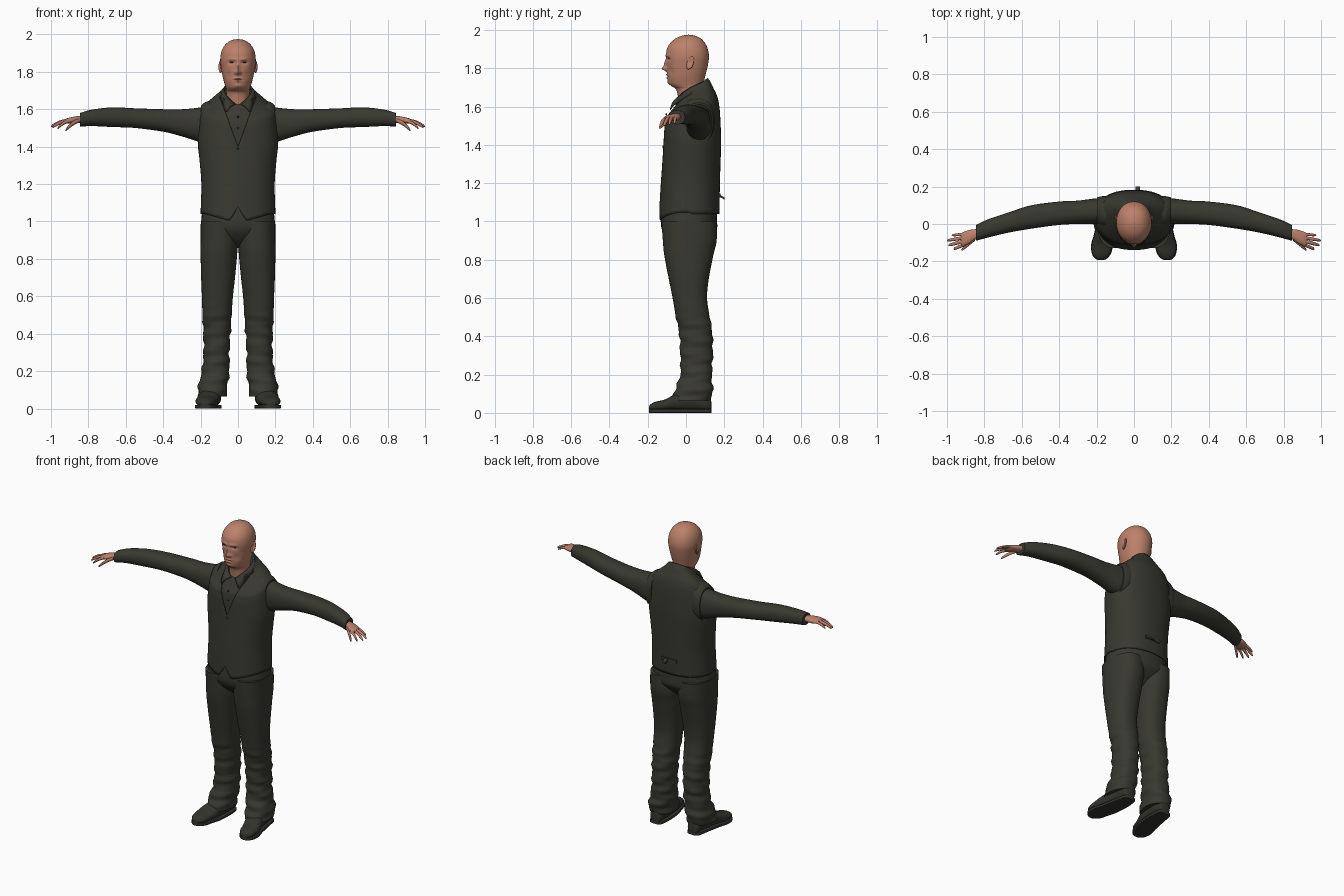
import bpy, bmesh, math
from mathutils import Vector

if "Cube" in bpy.data.objects:
    bpy.data.objects.remove(bpy.data.objects["Cube"])


def material(name, rgb):
    m = bpy.data.materials.new(name)
    m.use_nodes = True
    m.diffuse_color = (*rgb, 1)
    m.node_tree.nodes["Principled BSDF"].inputs["Base Color"].default_value = (*rgb, 1)
    return m


CLOTH = material("dark olive cloth", (0.04, 0.04, 0.03))
SHOE = material("dark shoe leather", (0.033, 0.033, 0.026))
SKIN = material("tan skin", (0.50, 0.22, 0.145))
LASH = material("brown lashes", (0.10, 0.045, 0.03))
parts = []


def finish(name, bm, mat, mirror=False):
    bmesh.ops.recalc_face_normals(bm, faces=bm.faces)
    me = bpy.data.meshes.new(name)
    bm.to_mesh(me)
    bm.free()
    me.materials.append(mat)
    ob = bpy.data.objects.new(name, me)
    bpy.context.collection.objects.link(ob)
    if mirror:
        ob.modifiers.new("mirror", 'MIRROR').use_mirror_merge = False
    parts.append(ob)
    return ob


def spline(a, b, c, d, t):
    return [0.5 * (2 * q + (r - p) * t + (2 * p - 5 * q + 4 * r - s) * t * t
                   + (3 * q - p - 3 * r + s) * t ** 3) for p, q, r, s in zip(a, b, c, d)]


def loft(rings, axis='z', n=32, steps=4, power=2.3, caps=True, grow=0, warp=None):
    """Skin rings (position, low, high, low, high) along an axis with smooth interpolation."""
    dense = []
    for i in range(len(rings) - 1):
        a, d = rings[max(i - 1, 0)], rings[min(i + 2, len(rings) - 1)]
        dense += [spline(a, rings[i], rings[i + 1], d, k / steps) for k in range(steps)]
    dense.append(rings[-1])
    bm, loops = bmesh.new(), []
    for t, lo1, hi1, lo2, hi2 in dense:
        loop = []
        for k in range(n):
            ang = math.tau * k / n
            c, s = math.cos(ang), math.sin(ang)
            u = (lo1 + hi1) / 2 + ((hi1 - lo1) / 2 + grow) * math.copysign(abs(c) ** (2 / power), c)
            v = (lo2 + hi2) / 2 + ((hi2 - lo2) / 2 + grow) * math.copysign(abs(s) ** (2 / power), s)
            p = Vector({'z': (u, v, t), 'x': (t, u, v), 'y': (u, t, v)}[axis])
            loop.append(bm.verts.new(warp(p) if warp else p))
        loops.append(loop)
    for a, b in zip(loops, loops[1:]):
        for k in range(n):
            bm.faces.new((a[k], a[k - 1], b[k - 1], b[k]))
    if caps:
        bm.faces.new(loops[0])
        bm.faces.new(loops[-1])
    return bm


def ellipsoid(center, radii, seg=20):
    bm = bmesh.new()
    bmesh.ops.create_uvsphere(bm, u_segments=seg, v_segments=seg // 2, radius=1)
    for v in bm.verts:
        v.co = Vector(center) + Vector(a * b for a, b in zip(v.co, radii))
    return bm


# Torso: shirt and waistcoat share one set of rings
TORSO = [(1.05, -.193, .193, -.132, .168), (1.2, -.189, .189, -.124, .170),
         (1.32, -.198, .198, -.116, .174), (1.42, -.208, .208, -.110, .176),
         (1.50, -.202, .202, -.106, .174), (1.56, -.197, .197, -.102, .168),
         (1.60, -.184, .184, -.098, .157), (1.635, -.142, .142, -.084, .138),
         (1.665, -.100, .100, -.068, .123), (1.69, -.078, .078, -.052, .108)]


def torso_warp(p):
    # Neckline tilts down to the front, hem falls to two points
    w = min(max((p.z - 1.5) / 0.19, 0), 1)
    p.z += w * 0.8 * (p.y - 0.04)
    low = max((1.25 - p.z) / 0.2, 0)
    x = abs(p.x)
    if p.y < 0.02:
        hem = 1.075 - 1.6 * x if x < 0.045 else 1.003 + (x - 0.045) * 0.3
    else:
        hem = 1.04
    p.z += low * (hem - 1.05)
    return p


finish("shirt", loft(TORSO[1:], n=64, grow=-.006, warp=torso_warp), CLOTH)
bm = loft(TORSO, n=112, steps=6, caps=False, grow=.001, warp=torso_warp)
for s in (1, -1):
    bmesh.ops.bisect_plane(bm, geom=bm.verts[:] + bm.edges[:] + bm.faces[:],
                           plane_co=(0, 0, 1.40), plane_no=(.22, 0, -s * .08))
opening = [f for f in bm.faces if (c := f.calc_center_median()).y < .03
           and abs(c.x) < (c.z - 1.40) * .08 / .22]
bmesh.ops.delete(bm, geom=opening, context='FACES')
vest = finish("waistcoat", bm, CLOTH)
mod = vest.modifiers.new("thickness", 'SOLIDIFY')
mod.thickness, mod.offset = .006, 1

# Buttons
for i, (y, z) in enumerate([(-.12, 1.39), (-.105, 1.50), (-.103, 1.56)]):
    finish(f"button_{i + 1}", ellipsoid((0, y, z), (.006, .004, .006), 12), SHOE)

# Back strap with its loose end
for name, center, size, lean in [("back_strap", (0, .174, 1.135), (.11, .012, .02), 0),
                                 ("back_strap_end", (.02, .183, 1.13), (.025, .035, .012), -.6)]:
    bm = bmesh.new()
    bmesh.ops.create_cube(bm, size=1)
    for v in bm.verts:
        x, y, z = (a * b for a, b in zip(v.co, size))
        v.co = Vector(center) + Vector((x, y, z + y * lean))
    finish(name, bm, CLOTH)

# Folded shirt collar, open at the front
bm, rows = bmesh.new(), []
for i in range(49):
    t = -1 + i / 24
    u, a = abs(t), t * 2.95
    sx, cy = math.sin(a), math.cos(a)
    top = Vector((.072 * sx, .028 + .079 * cy, 1.742 - .115 * u ** 1.6))
    flap = max(u - .72, 0) / .28
    low = Vector((.092 * sx + math.copysign(.045 * flap, t), .028 + .104 * cy - .008 * flap,
                  top.z - .045 + .002 * flap))
    rows.append([bm.verts.new(p) for p in (top, (top + low) / 2 + Vector((.006 * sx, .006 * cy, .008)), low)])
for a, b in zip(rows, rows[1:]):
    for k in range(2):
        bm.faces.new((a[k], b[k], b[k + 1], a[k + 1]))
collar = finish("collar", bm, CLOTH)
mod = collar.modifiers.new("thickness", 'SOLIDIFY')
mod.thickness, mod.offset = .006, 0

# Sleeves and the armhole edges
SLEEVE = [(.13, .005, .135, 1.43, 1.625), (.2, 0, .137, 1.425, 1.61), (.3, 0, .125, 1.455, 1.60),
          (.4, -.005, .12, 1.48, 1.60), (.55, -.025, .10, 1.50, 1.605), (.67, -.046, .062, 1.505, 1.61),
          (.78, -.072, .025, 1.51, 1.598), (.845, -.09, -.006, 1.507, 1.58)]
finish("sleeves", loft(SLEEVE, 'x', steps=6), CLOTH, True)
finish("armhole_edges", loft([(.15, -.025, .15, 1.415, 1.645), (.175, -.02, .148, 1.41, 1.638),
                              (.198, -.008, .142, 1.412, 1.62)], 'x', n=48), CLOTH, True)

# Hands
PALM = [(.81, -.078, -.022, 1.527, 1.566), (.85, -.084, -.028, 1.527, 1.564),
        (.88, -.105, -.032, 1.524, 1.560), (.91, -.117, -.042, 1.525, 1.553),
        (.925, -.112, -.05, 1.531, 1.546)]
finish("palms", loft(PALM, 'x', n=24), SKIN, True)
FINGERS = {"thumbs": ((.85, -.078, 1.54), (.922, -.138, 1.487), .0115),
           "index_fingers": ((.90, -.107, 1.539), (.965, -.134, 1.497), .0095),
           "middle_fingers": ((.905, -.09, 1.541), (.993, -.114, 1.502), .0095),
           "ring_fingers": ((.905, -.073, 1.541), (1.0, -.088, 1.507), .009),
           "little_fingers": ((.90, -.054, 1.539), (.975, -.06, 1.512), .008)}
for name, (base, tip, r) in FINGERS.items():
    rings = []
    for t, k in ((0, 1), (.45, 1), (.8, .85), (.95, .6), (1, .1)):
        c = Vector(base).lerp(Vector(tip), t) + Vector((0, 0, .03 * t * (1 - t)))
        rings.append((c.x, c.y - r * k, c.y + r * k, c.z - r * k, c.z + r * k))
    finish(name, loft(rings, 'x', n=12, steps=3, power=2), SKIN, True)


# Trousers
def creases(p):
    w = min(max((.56 - p.z) / .15, 0), 1) * .0035
    f = math.sin(p.z * 75 + p.x * 20 + p.y * 14) + .6 * math.sin(p.z * 128 - p.y * 22)
    d = Vector((p.x - .118, p.y - .05, 0)).normalized()
    return p + d * (w * f)


LEG = [(1.0, .012, .199, -.128, .16), (.9, 0, .20, -.121, .16), (.82, .005, .20, -.113, .142),
       (.7, .016, .197, -.09, .119), (.6, .027, .193, -.07, .11), (.5, .034, .19, -.053, .124),
       (.42, .039, .186, -.036, .137), (.3, .046, .184, -.03, .14), (.2, .046, .194, -.03, .135),
       (.12, .057, .212, -.058, .14), (.065, .063, .215, -.075, .13)]
finish("trouser_legs", loft(LEG, n=48, steps=8, warp=creases), CLOTH, True)
SEAT = [(1.08, -.188, .188, -.124, .16), (1.0, -.197, .197, -.132, .163), (.95, -.196, .196, -.122, .158),
        (.9, -.16, .16, -.085, .115), (.86, -.07, .07, -.03, .07)]
finish("trouser_seat", loft(SEAT, n=48), CLOTH)

# Shoes and soles
UPPER = [(.132, .115, .155, .015, .06), (.12, .098, .176, .01, .085), (.05, .09, .19, .01, .11),
         (-.05, .096, .21, .01, .098), (-.11, .112, .226, .01, .07), (-.16, .127, .222, .01, .058),
         (-.185, .148, .204, .012, .045), (-.193, .166, .186, .016, .032)]
finish("shoe_uppers", loft(UPPER, 'y', steps=5), SHOE, True)
SOLE = [(y, a - .003, b + .003, 0, .02) for y, a, b, _, _ in UPPER]
finish("shoe_soles", loft(SOLE, 'y', power=8), SHOE, True)

# Head and neck: the face is raised and sunk with soft bumps
BUMPS = [(.024, 0, 1.798, .011, .012), (.013, 0, 1.822, .009, .02), (.008, .013, 1.795, .007, .008),
         (-.013, .034, 1.847, .016, .010), (.006, .034, 1.842, .011, .006), (.006, .028, 1.867, .024, .008),
         (.006, 0, 1.765, .02, .005), (.006, 0, 1.749, .017, .006), (-.004, 0, 1.757, .022, .003),
         (.006, 0, 1.726, .02, .012), (-.004, .05, 1.785, .016, .02)]


def face(p):
    if p.y < -.02:
        p.y -= sum(h * math.exp(-((abs(p.x) - x) / sx) ** 2 - ((p.z - z) / sz) ** 2)
                   for h, x, z, sx, sz in BUMPS)
    return p


HEAD = [(1.58, -.065, .065, -.035, .09), (1.65, -.063, .063, -.042, .095), (1.69, -.061, .061, -.052, .092),
        (1.705, -.063, .063, -.073, .091), (1.72, -.067, .067, -.088, .092), (1.75, -.076, .076, -.096, .098),
        (1.78, -.083, .083, -.099, .106), (1.82, -.090, .090, -.101, .115), (1.86, -.095, .095, -.104, .12),
        (1.90, -.091, .091, -.1, .114), (1.93, -.079, .079, -.083, .1), (1.955, -.058, .058, -.055, .078),
        (1.97, -.031, .031, -.02, .045), (1.975, -.003, .003, .01, .015)]
finish("head", loft(HEAD, n=112, steps=8, power=2.1, warp=face), SKIN)
finish("eyelashes", ellipsoid((.034, -.089, 1.85), (.013, .006, .0022)), LASH, True)

# Ears with a hollow
bm = ellipsoid((0, 0, 0), (.011, .019, .034), 24)
for v in bm.verts:
    x, y, z = v.co
    if x > 0:
        x -= .013 * math.exp(-(y / .009) ** 2 - ((z - .004) / .017) ** 2)
    v.co = (.093 + x + y * .35, .022 + y + z * .25, 1.828 + z)
finish("ears", bm, SKIN, True)

# Smooth shading with sharp edges kept
bpy.ops.object.select_all(action='DESELECT')
for ob in parts:
    ob.select_set(True)
bpy.context.view_layer.objects.active = parts[0]
bpy.ops.object.shade_smooth_by_angle(angle=math.radians(45))
